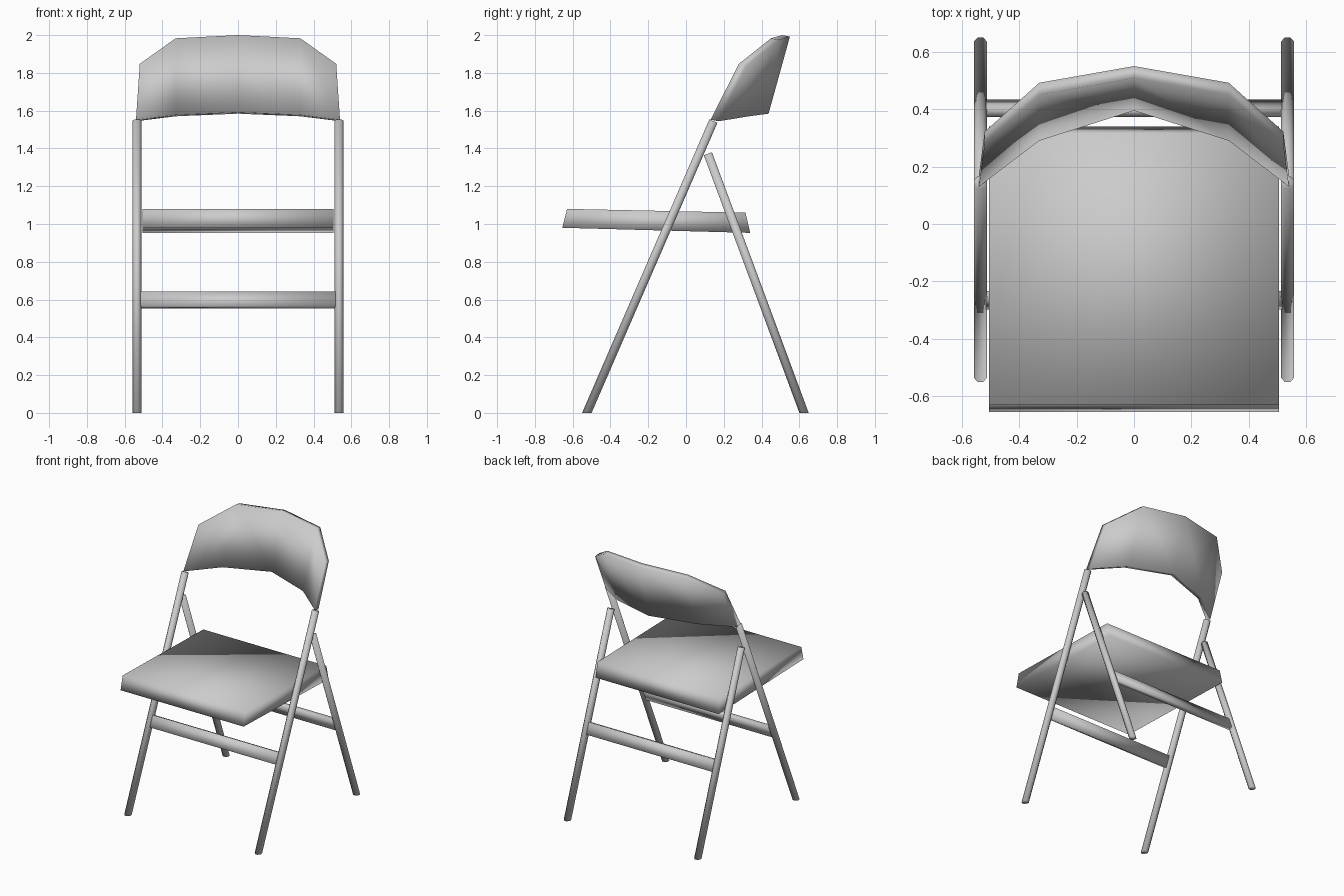
import bpy
import bmesh
from math import sin, cos, tau, pi
from mathutils import Vector

cube = bpy.data.objects.get("Cube")
if cube:
    bpy.data.objects.remove(cube, do_unlink=True)

grey = bpy.data.materials.new("light_grey_paint")
grey.use_nodes = True
colour = (0.6, 0.6, 0.6, 1)
grey.diffuse_color = colour
grey.node_tree.nodes["Principled BSDF"].inputs["Base Color"].default_value = colour


def finish(name, bm):
    bmesh.ops.recalc_face_normals(bm, faces=bm.faces)
    for face in bm.faces:
        face.smooth = True
    mesh = bpy.data.meshes.new(name)
    bm.to_mesh(mesh)
    bm.free()
    mesh.materials.append(grey)
    obj = bpy.data.objects.new(name, mesh)
    bpy.context.collection.objects.link(obj)
    return obj


def loft(name, rings):
    """Join closed rings of points into a capped solid."""
    bm = bmesh.new()
    loops = [[bm.verts.new(p) for p in ring] for ring in rings]
    for a, b in zip(loops, loops[1:]):
        for i in range(len(a)):
            j = (i + 1) % len(a)
            bm.faces.new((a[i], a[j], b[j], b[i]))
    bm.faces.new(loops[0])
    bm.faces.new(loops[-1])
    return finish(name, bm)


def leg(name, foot, top, radius, sides=8):
    """Round tube with a foot cut level with the floor."""
    axis = (top - foot).normalized()
    across = Vector((1, 0, 0))
    depth = axis.cross(across)
    low, high = [], []
    for i in range(sides):
        a = tau * (i + 0.5) / sides
        offset = (across * cos(a) + depth * sin(a)) * radius
        p = foot + offset
        low.append(p - axis * (p.z / axis.z))
        high.append(top + offset)
    return loft(name, [low, high])


def crossbar(name, foot, top, height, half_width):
    """Flat rail set along the slope of a leg pair."""
    axis = (top - foot).normalized()
    depth = axis.cross(Vector((1, 0, 0)))
    centre = foot + axis * (height / axis.z)
    rings = []
    for x in (-half_width, half_width):
        middle = Vector((x, centre.y, centre.z))
        rings.append([middle + axis * u * 0.043 + depth * v * 0.016
                      for u, v in ((-1, -1), (1, -1), (1, 1), (-1, 1))])
    return loft(name, rings)


# Two crossing leg pairs, each with a rail
pairs = {"front": ((-0.525, 0), (0.145, 1.545)),
         "rear": ((0.625, 0), (0.116, 1.372))}
for pair, (foot, top) in pairs.items():
    for side, x in (("left", 0.535), ("right", -0.535)):
        leg(f"{pair}_leg_{side}", Vector((x, *foot)), Vector((x, *top)), 0.025)
    crossbar(f"{pair}_crossbar", Vector((0, *foot)), Vector((0, *top)), 0.598, 0.515)

# Slanted seat slab
seat_profile = [(-0.655, 0.98), (-0.63, 1.08), (0.315, 1.06), (0.34, 0.953)]
loft("seat", [[(x, y, z) for y, z in seat_profile] for x in (-0.505, 0.505)])

# Curved backrest: bottom and top front points for each column
columns = [((0.54, 0.13, 1.552), (0.52, 0.28, 1.848)),
           ((0.33, 0.29, 1.578), (0.33, 0.45, 1.983)),
           ((0, 0.395, 1.592), (0, 0.508, 2.0))]
right_half = [((-b[0], *b[1:]), (-t[0], *t[1:])) for b, t in columns[:2]]
thickness = Vector((0, 0.042, -0.008))
rings = []
for bottom, top in columns + right_half[::-1]:
    b, t = Vector(bottom), Vector(top)
    rings.append([b, t, t + thickness, b + thickness])
loft("backrest", rings)
